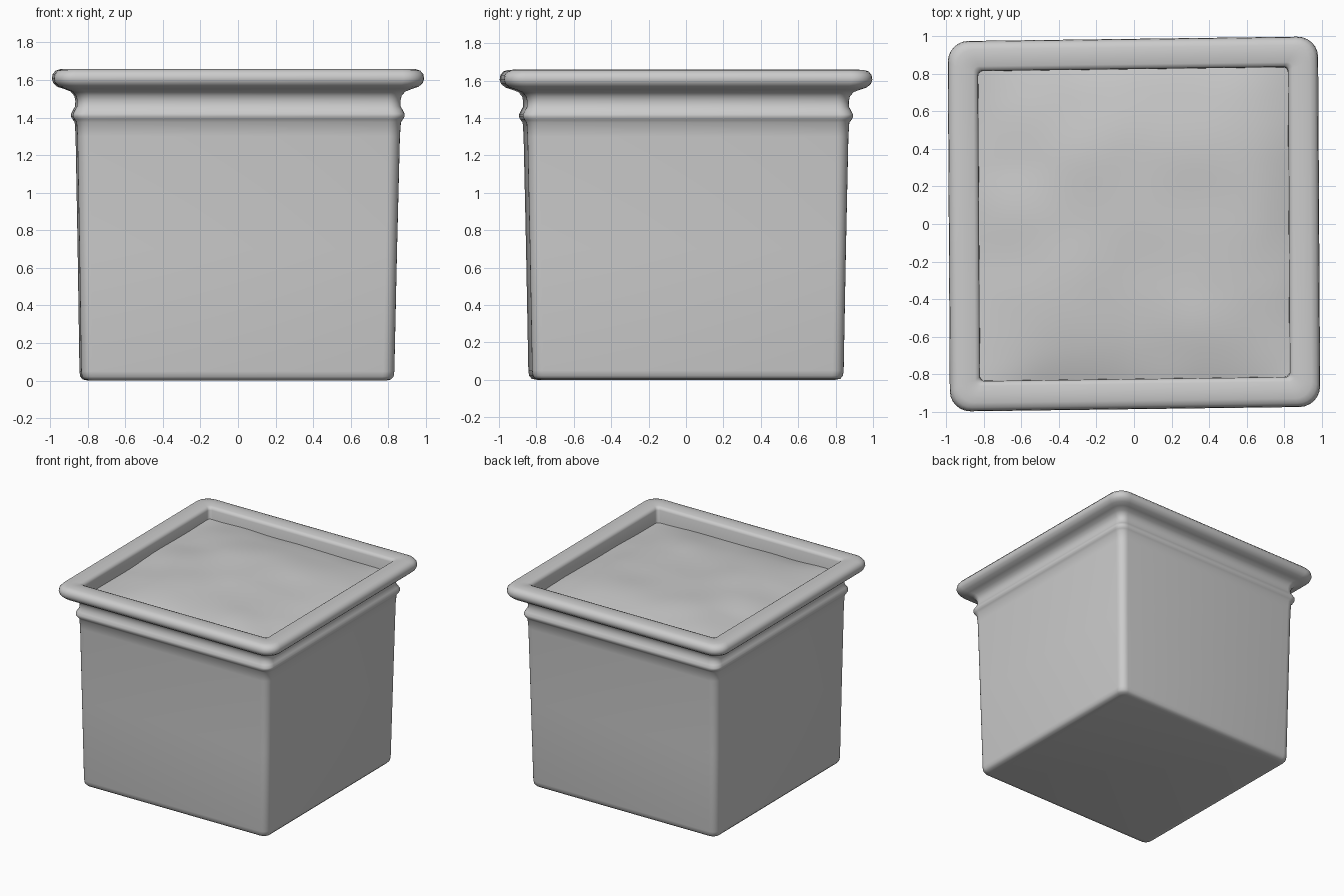
import bpy, bmesh, math
from mathutils import noise, Vector

if "Cube" in bpy.data.objects:
    bpy.data.objects.remove(bpy.data.objects["Cube"])


def skew(x, y, z):
    # slight hand-made irregularity of the box
    return (x - 0.006 * y - 0.006 * (1 - z / 1.66), y + 0.013 * x, z)


def rounded_square(half, radius, z, steps=6):
    pts = []
    for q in range(4):
        cx = (half - radius) * (1 if q in (0, 3) else -1)
        cy = (half - radius) * (1 if q in (0, 1) else -1)
        for i in range(steps + 1):
            a = math.pi / 2 * (q + i / steps)
            pts.append(skew(cx + radius * math.cos(a), cy + radius * math.sin(a), z))
    return pts


def finish(bm, name):
    bmesh.ops.recalc_face_normals(bm, faces=bm.faces)
    mesh = bpy.data.meshes.new(name)
    bm.to_mesh(mesh)
    bm.free()
    obj = bpy.data.objects.new(name, mesh)
    bpy.context.collection.objects.link(obj)
    bpy.context.view_layer.objects.active = obj
    obj.select_set(True)
    bpy.ops.object.shade_smooth_by_angle(angle=math.radians(50))
    obj.select_set(False)
    return obj


# Planter box: half width, corner radius, height from the base up over the rim
profile = [
    (0.785, 0.04, 0.0), (0.815, 0.05, 0.006), (0.829, 0.06, 0.022), (0.833, 0.06, 0.05),
    (0.845, 0.06, 0.7), (0.858, 0.065, 1.30), (0.863, 0.065, 1.375),
    (0.874, 0.07, 1.39), (0.882, 0.07, 1.405), (0.882, 0.07, 1.42), (0.872, 0.07, 1.44),
    (0.861, 0.065, 1.46), (0.860, 0.065, 1.49), (0.866, 0.065, 1.515), (0.885, 0.07, 1.538),
    (0.92, 0.08, 1.552), (0.955, 0.10, 1.563), (0.977, 0.11, 1.582), (0.985, 0.11, 1.605),
    (0.981, 0.11, 1.630), (0.965, 0.10, 1.649), (0.94, 0.09, 1.657), (0.90, 0.06, 1.659),
    (0.85, 0.03, 1.655), (0.832, 0.025, 1.648), (0.825, 0.025, 1.63), (0.822, 0.025, 1.47),
]
bm = bmesh.new()
rings = [[bm.verts.new(p) for p in rounded_square(*row)] for row in profile]
for a, b in zip(rings, rings[1:]):
    n = len(a)
    for i in range(n):
        bm.faces.new((a[i], a[(i + 1) % n], b[(i + 1) % n], b[i]))
bm.faces.new(rings[0])
finish(bm, "planter_box")

# Soil: gently mounded sheet that dips toward the front right wall
bm = bmesh.new()
bmesh.ops.create_grid(bm, x_segments=48, y_segments=48, size=0.826)
for v in bm.verts:
    x, y = v.co.x, v.co.y
    u, w = x / 0.826, y / 0.826
    mound = (1 - u ** 4) * (1 - w ** 4)
    z = 1.545 + 0.055 * mound - 0.015 * (u - w) * 0.5
    z += 0.012 * noise.noise(Vector((x * 3, y * 3, 0.5)))
    v.co = skew(x, y, z)
finish(bm, "soil")
